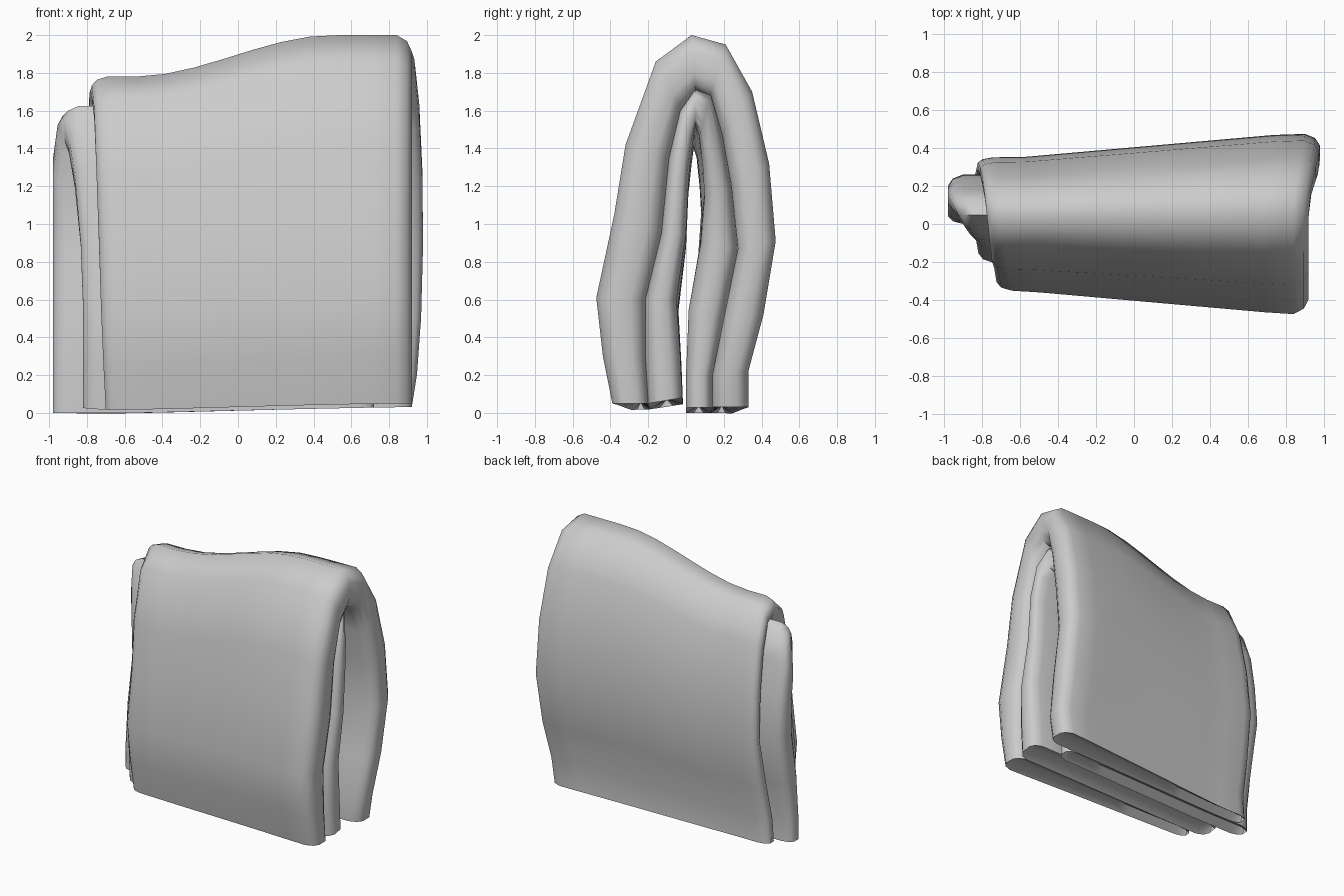
import bpy, bmesh, math
from mathutils import Vector

if "Cube" in bpy.data.objects:
    bpy.data.objects.remove(bpy.data.objects["Cube"])

cloth = bpy.data.materials.new("light_grey_cloth")
cloth.use_nodes = True
colour = (0.6, 0.6, 0.6, 1)
cloth.diffuse_color = colour
cloth.node_tree.nodes["Principled BSDF"].inputs["Base Color"].default_value = colour

# Arch outlines (y, z) at the tall end, front hem over the top to back hem
SHELL = [(-.39, .05), (-.44, .3), (-.475, .61), (-.38, 1.05), (-.32, 1.42),
         (-.16, 1.86), (.03, 2), (.21, 1.95), (.35, 1.7), (.44, 1.32),
         (.475, .91), (.41, .52), (.33, .22), (.33, .03)]
MIDDLE = [(-.2, .05), (-.215, .3), (-.215, .6), (-.13, .95), (-.09, 1.35),
          (-.03, 1.6), (.05, 1.71), (.13, 1.68), (.19, 1.48), (.24, 1.2),
          (.275, .87), (.2, .5), (.14, .2), (.14, .03)]
CORE = [(-.02, .08), (-.03, .3), (-.05, .6), (0, .95), (.015, 1.25),
        (.035, 1.42), (.05, 1.52), (.07, 1.47), (.09, 1.3), (.1, 1.15),
        (.08, .9), (.015, .55), (0, .2), (0, .03)]

# Width and height of each outline at the low end, relative to the tall end
LOW_END = {"shell": (.74, .89), "middle": (.95, .95), "core": (.8, .92)}

# Rounded pillow edge: distance from the side edge, thickness factor
EDGE = [(0, .4), (.025, .78), (.08, 1)]


def clamp(v):
    return max(0, min(1, v))


def outline_point(point, scale, x):
    """Outline point at x, narrower and lower towards the low end."""
    ty = clamp((x + .6) / 1.4)
    tz = clamp((x + .55) / 1.05)
    tz = tz * tz * (3 - 2 * tz)
    y, z = point
    ky, kz = scale
    drop = .03 * (1 - ty) * clamp(1 - z)
    return Vector((x, y * (ky + (1 - ky) * ty), z * (kz + (1 - kz) * tz) - drop))


def fold(name, outer, outer_scale, inner, inner_scale, left, right, spans=10):
    bm = bmesh.new()
    rows = []
    last = len(outer) - 1
    for i in range(last + 1):
        s = i / last
        x0, x1 = left(s), right(s)
        margin = EDGE[-1][0]
        span = (x1 - x0 - 2 * margin) / spans
        stations = [(x0 + d, k) for d, k in EDGE]
        stations += [(x0 + margin + span * j, 1) for j in range(1, spans)]
        stations += [(x1 - d, k) for d, k in reversed(EDGE)]
        over, under, mid = [], [], []
        for x, k in stations:
            a = outline_point(outer[i], outer_scale, x)
            b = outline_point(inner[i], inner_scale, x)
            c, half = (a + b) / 2, (a - b) / 2
            over.append(bm.verts.new(c + half * k))
            under.append(bm.verts.new(c - half * k))
            if i in (0, last):
                mid.append(bm.verts.new(c + Vector((0, 0, .04))))
        rows.append((over + under[::-1], over, under, mid))
    # Skin along the fold
    for (r, *_), (q, *_) in zip(rows, rows[1:]):
        for j in range(len(r)):
            m = (j + 1) % len(r)
            bm.faces.new((r[j], r[m], q[m], q[j]))
    # Creased hems
    for _, over, under, mid in (rows[0], rows[-1]):
        for side in (over, under):
            for j in range(len(mid) - 1):
                bm.faces.new((side[j], side[j + 1], mid[j + 1], mid[j]))
        for j in (0, -1):
            bm.faces.new((over[j], under[j], mid[j]))
    bmesh.ops.recalc_face_normals(bm, faces=bm.faces)
    mesh = bpy.data.meshes.new(name)
    bm.to_mesh(mesh)
    bm.free()
    mesh.materials.append(cloth)
    ob = bpy.data.objects.new(name, mesh)
    bpy.context.collection.objects.link(ob)
    bpy.ops.object.select_all(action='DESELECT')
    ob.select_set(True)
    bpy.context.view_layer.objects.active = ob
    bpy.ops.object.shade_smooth_by_angle(angle=math.radians(60))


# Outer fold: back flap bulges out past the front one
fold("outer_towel_fold", SHELL, LOW_END["shell"], MIDDLE, LOW_END["middle"],
     lambda s: -.7 - .16 * s,
     lambda s: .92 + .06 * math.sin(math.pi * clamp(2 * s - 1)))

# Inner fold: slipped sideways, its back flap most of all
fold("inner_towel_fold", MIDDLE, LOW_END["middle"], CORE, LOW_END["core"],
     lambda s: -.82 - .16 * clamp((s - .2) / .4),
     lambda s: .92 - .2 * clamp((s - .35) / .4))
